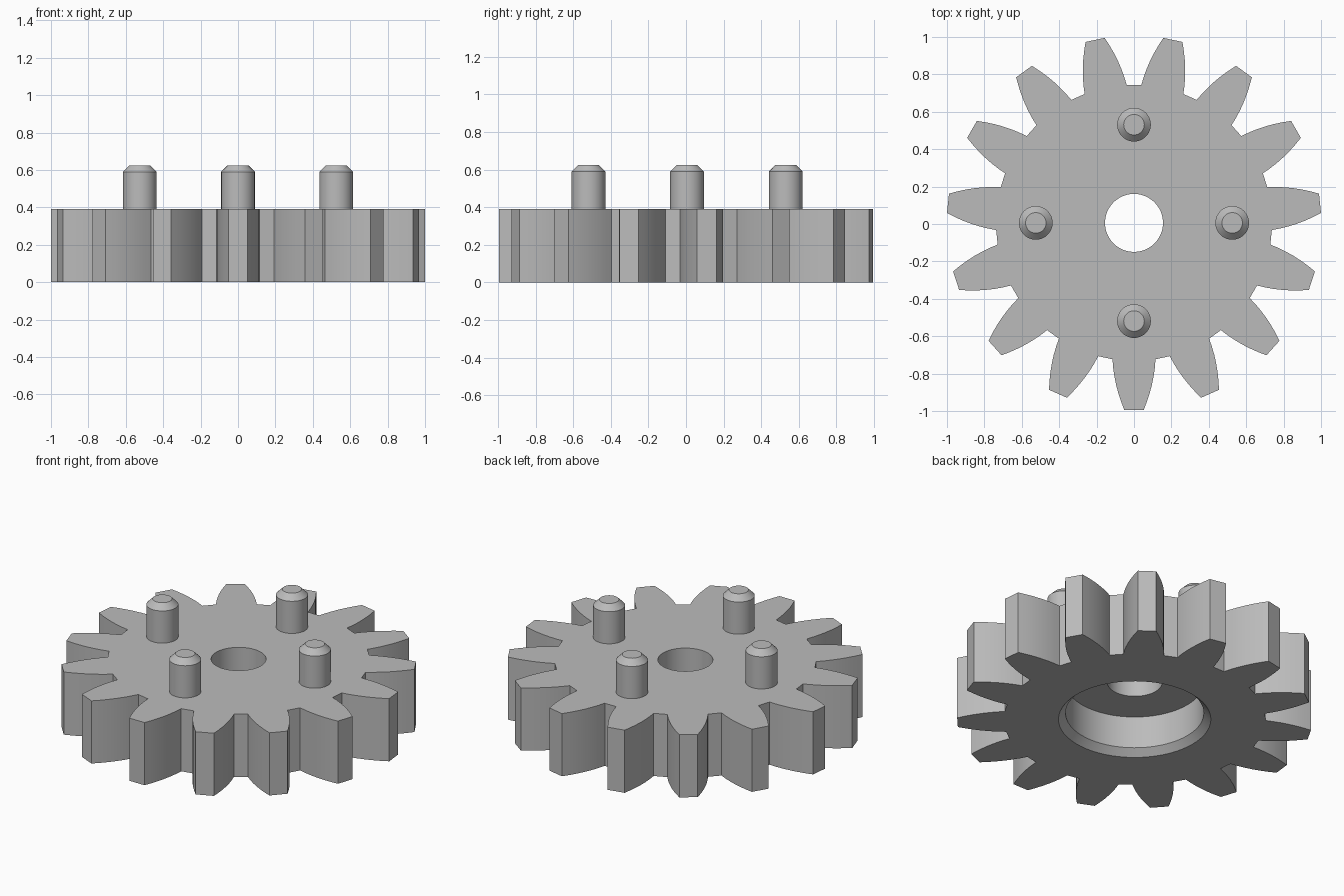
import bpy, bmesh
from math import radians, sin, cos, pi
from mathutils import Matrix, Vector

if "Cube" in bpy.data.objects:
    bpy.data.objects.remove(bpy.data.objects["Cube"])

TEETH = 15
HEIGHT = 0.39
CENTRE_Y = 0.006
ROOT_R, TIP_R = 0.738, 1.0

grey = bpy.data.materials.new("plain grey")
grey.use_nodes = True
colour = (0.5, 0.5, 0.5, 1)
grey.diffuse_color = colour
grey.node_tree.nodes["Principled BSDF"].inputs["Base Color"].default_value = colour


def ring(bm, points):
    """Closed loop of vertices."""
    return [bm.verts.new(p) for p in points]


def circle(bm, r, z, n=64):
    return ring(bm, [(r * cos(2 * pi * i / n), r * sin(2 * pi * i / n), z) for i in range(n)])


def loft(bm, rings):
    """Join consecutive rings with quads."""
    for a, b in zip(rings, rings[1:]):
        for i in range(len(a)):
            j = (i + 1) % len(a)
            bm.faces.new((a[i], a[j], b[j], b[i]))


def fill_between(bm, outer, inner):
    """Flat face between an outline and a hole."""
    edges = [bm.edges.get((r[i - 1], r[i])) for r in (outer, inner) for i in range(len(r))]
    bmesh.ops.triangle_fill(bm, edges=edges, use_beauty=True)


def finish(bm, name, location):
    bmesh.ops.recalc_face_normals(bm, faces=bm.faces)
    mesh = bpy.data.meshes.new(name)
    bm.to_mesh(mesh)
    bm.free()
    mesh.materials.append(grey)
    obj = bpy.data.objects.new(name, mesh)
    obj.location = location
    bpy.context.collection.objects.link(obj)
    bpy.ops.object.select_all(action="DESELECT")
    obj.select_set(True)
    bpy.context.view_layer.objects.active = obj
    bpy.ops.object.shade_smooth_by_angle(angle=radians(25))
    return obj


def tooth_outline(steps=6):
    """One tooth pointing along +x: bulging flanks and a flat tip."""
    flank = []
    for i in range(steps + 1):
        t = i / steps
        half = 0.115 * (1 - t) + 0.052 * t + 0.05 * t * (1 - t)
        x = (ROOT_R - 0.009) * (1 - t) + TIP_R * t
        flank.append(Vector((x, -half, 0)))
    return flank + [Vector((p.x, -p.y, 0)) for p in reversed(flank)]


# toothed body with stepped bore and chamfered recess underneath
outline = []
for k in range(TEETH):
    turn = Matrix.Rotation(radians(-90) + 2 * pi * k / TEETH, 3, "Z")
    outline += [turn @ p for p in tooth_outline()]

bm = bmesh.new()
lower = ring(bm, outline)
upper = ring(bm, [p + Vector((0, 0, HEIGHT)) for p in outline])
loft(bm, [lower, upper])
bore = [circle(bm, r, z) for r, z in
        ((0.43, 0), (0.39, 0.04), (0.39, 0.24), (0.155, 0.24), (0.155, HEIGHT))]
loft(bm, bore)
fill_between(bm, lower, bore[0])
fill_between(bm, upper, bore[-1])
finish(bm, "gear_body", (0, CENTRE_Y, 0))

# four chamfered pegs
for k, side in enumerate(("left", "back", "right", "front")):
    bm = bmesh.new()
    rings = [circle(bm, r, z, 48) for r, z in
             ((0.09, HEIGHT - 0.01), (0.09, 0.59), (0.055, 0.625))]
    loft(bm, rings)
    bm.faces.new(rings[0])
    bm.faces.new(rings[-1])
    a = k * pi / 2
    finish(bm, side + "_peg", (0.525 * cos(a), 0.525 * sin(a) + CENTRE_Y, 0))
